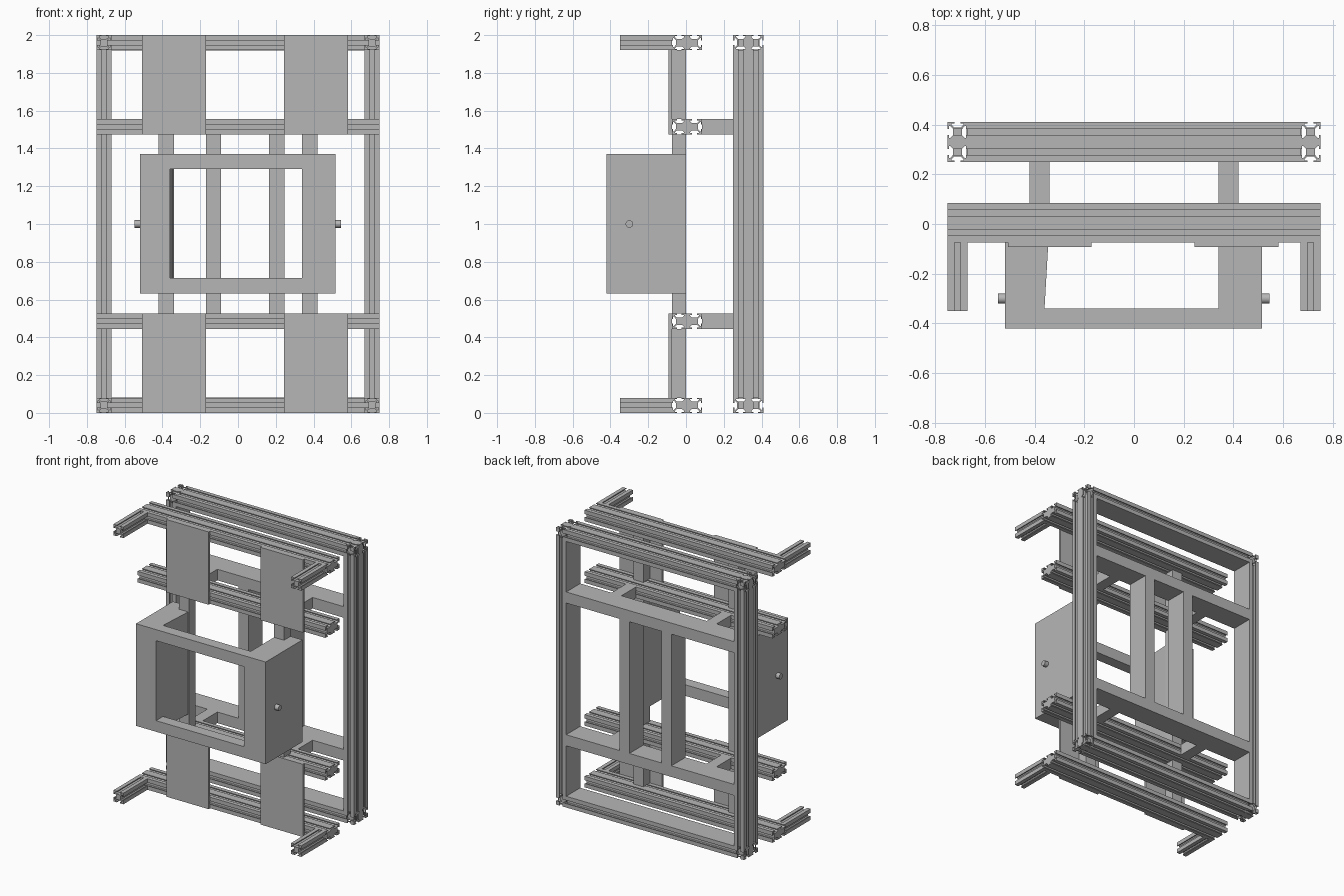
import bpy
import bmesh
from mathutils import Vector

cube = bpy.data.objects.get("Cube")
if cube:
    bpy.data.objects.remove(cube)

grey = bpy.data.materials.new("plain grey")
grey.use_nodes = True
grey.diffuse_color = (0.47, 0.47, 0.47, 1)
grey.node_tree.nodes["Principled BSDF"].inputs["Base Color"].default_value = grey.diffuse_color

T = 0.08                    # bar thickness
BACK_Y, FRONT_Y = 0.33, 0.005
POST_X, BAR_X = 0.71, 0.38
RAIL_Z = (T / 2, 2 - T / 2)
MID_Z = (0.485, 1.515)


def make_prism(name, outline, place, low, high):
    """Extrude a 2D outline; place(u, v, w) gives the 3D point."""
    bm = bmesh.new()
    base = bm.faces.new([bm.verts.new(place(u, v, low)) for u, v in outline])
    top = bmesh.ops.extrude_face_region(bm, geom=[base])["geom"]
    shift = Vector(place(0, 0, high)) - Vector(place(0, 0, low))
    bmesh.ops.translate(bm, vec=shift, verts=[g for g in top if isinstance(g, bmesh.types.BMVert)])
    bmesh.ops.recalc_face_normals(bm, faces=bm.faces)
    mesh = bpy.data.meshes.new(name)
    bm.to_mesh(mesh)
    bm.free()
    mesh.materials.append(grey)
    ob = bpy.data.objects.new(name, mesh)
    bpy.context.collection.objects.link(ob)
    return ob


def box(name, x0, x1, y0, y1, z0, z1):
    outline = [(x0, y0), (x1, y0), (x1, y1), (x0, y1)]
    return make_prism(name, outline, lambda u, v, w: (u, v, w), z0, z1)


# Half of an undercut slot: (offset along the face, depth)
SLOT = [(0.012, 0), (0.012, 0.006), (0.024, 0.006), (0.024, 0.011), (0.013, 0.021)]


def slotted_profile(cells):
    """Outline of a slotted bar, one square cell or two side by side."""
    a, b = cells * T / 2, T / 2
    corners = [Vector(c) for c in ((-a, -b), (a, -b), (a, b), (-a, b))]
    points = []
    for i, start in enumerate(corners):
        edge = corners[(i + 1) % 4] - start
        along = edge.normalized()
        inward = Vector((-along.y, along.x))
        points.append(start)
        for k in range(round(edge.length / T)):
            mid = start + along * (k + 0.5) * T
            points += [mid - along * s + inward * d for s, d in SLOT]
            points += [mid + along * s + inward * d for s, d in reversed(SLOT)]
    return [tuple(p) for p in points]


def slotted_bar(name, axis, cells, p, q, low, high):
    """Slotted bar along an axis; p, q are its centre on the other two axes."""
    place = {"x": lambda u, v, w: (w, p + u, q + v),
             "y": lambda u, v, w: (p + u, w, q + v),
             "z": lambda u, v, w: (p + v, q + u, w)}[axis]
    return make_prism(name, slotted_profile(cells), place, low, high)


def corner_joint(x, z):
    """Corner left where a post and a rail cut each other."""
    joint = slotted_bar("frame_corner", "z", 2, x, BACK_Y, z - T / 2, z + T / 2)
    cutter = slotted_bar("corner_cutter", "x", 2, BACK_Y, z, x - T, x + T)
    cutter.hide_render = True
    mod = joint.modifiers.new("cut", "BOOLEAN")
    mod.operation = "INTERSECT"
    mod.solver = "EXACT"
    mod.object = cutter
    bpy.context.view_layer.objects.active = joint
    bpy.ops.object.modifier_apply(modifier="cut")
    bpy.data.objects.remove(cutter)


inner = POST_X - T / 2
outer = POST_X + T / 2
y0, y1 = BACK_Y - T, BACK_Y + T

# Back frame: posts, rails, corners and the flat strips lining its inside
for s in (-1, 1):
    slotted_bar("back_post", "z", 2, s * POST_X, BACK_Y, T, 2 - T)
    xs = sorted((s * (inner - 0.001), s * (inner + 0.004)))
    box("post_inner_strip", *xs, y0, y1, T, 2 - T)
    z = 1 + s * (1 - T)
    zs = sorted((z - s * 0.001, z + s * 0.004))
    box("rail_inner_strip", -inner, inner, y0, y1, *zs)
for z in RAIL_Z:
    slotted_bar("back_rail", "x", 2, BACK_Y, z, -inner, inner)
    for s in (-1, 1):
        corner_joint(s * POST_X, z)

# Plain bracing inside the back frame
for z in MID_Z:
    box("back_crossbar", -inner, inner, y0, y1, z - T / 2, z + T / 2)
for x in (-0.13, 0.205):
    box("back_upright", x - T / 2, x + T / 2, y0, y1, MID_Z[0] + T / 2, MID_Z[1] - T / 2)

# Front rails, their forward arms and the links to the back frame
for z in RAIL_Z + MID_Z:
    slotted_bar("front_rail", "x", 2, FRONT_Y, z, -outer, outer)
for s in (-1, 1):
    for z in RAIL_Z:
        slotted_bar("front_arm", "y", 1, s * POST_X, z, -0.35, FRONT_Y - T)
    for z in MID_Z:
        box("link_block", s * BAR_X - T / 2, s * BAR_X + T / 2, FRONT_Y + T, y0, z - T / 2, z + T / 2)

# Front uprights, in pieces between the rails
levels = sorted(RAIL_Z + MID_Z)
for x in (-BAR_X, BAR_X):
    for low, high in zip(levels, levels[1:]):
        box("front_upright", x - T / 2, x + T / 2, FRONT_Y - T, 0, low + T / 2, high - T / 2)

# Cover plates
for x0, x1 in ((-0.507, -0.17), (0.243, 0.582)):
    for z0, z1 in ((0, 0.525), (1.475, 2)):
        box("cover_plate", x0, x1, -0.092, FRONT_Y - T, z0, z1)

# Housing: two side walls and an open front
Z0, Z1 = 0.633, 1.37
flat = lambda u, v, w: (u, v, w)
left_wall = [(0.34, -0.42), (0.515, -0.42), (0.515, 0), (0.34, 0)]
right_wall = [(-0.52, -0.42), (-0.36, -0.42), (-0.36, -0.34), (-0.345, -0.08), (-0.345, 0), (-0.52, 0)]
make_prism("housing_left_wall", left_wall, flat, Z0, Z1)
make_prism("housing_right_wall", right_wall, flat, Z0, Z1)
box("housing_sill", -0.36, 0.34, -0.42, -0.34, Z0, 0.713)
box("housing_lintel", -0.36, 0.34, -0.42, -0.34, 1.29, Z1)

# Pivot pins
for name, x in (("right_pin", -0.533), ("left_pin", 0.53)):
    bpy.ops.mesh.primitive_cylinder_add(vertices=32, radius=0.02, depth=0.03,
                                        location=(x, -0.3, 1), rotation=(0, 1.5708, 0))
    pin = bpy.context.object
    pin.name = name
    pin.data.materials.append(grey)
    bpy.ops.object.shade_smooth_by_angle()
